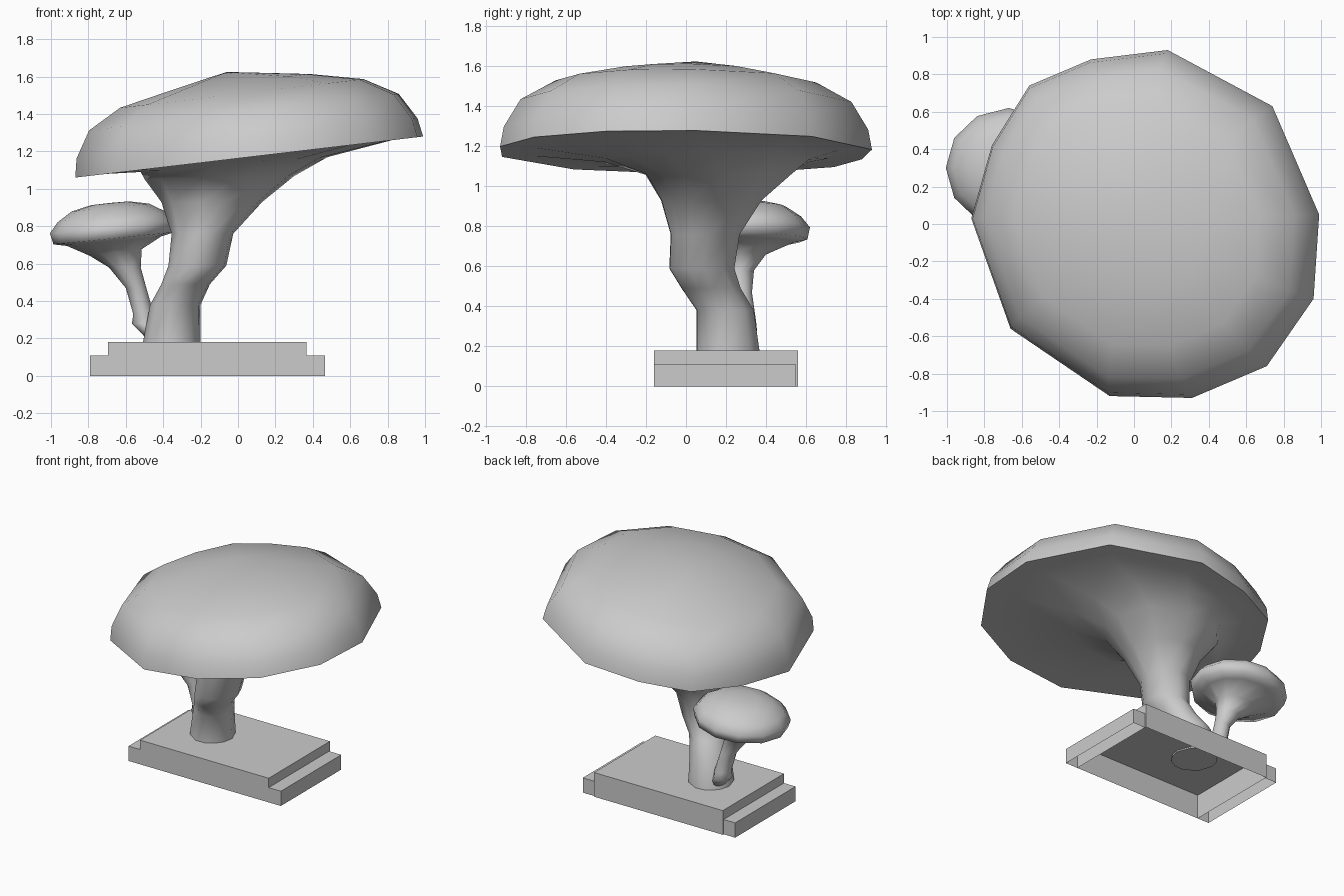
import bpy, bmesh, math
from mathutils import Vector

default = bpy.data.objects.get("Cube")
if default:
    bpy.data.objects.remove(default, do_unlink=True)

grey = bpy.data.materials.new("plain_grey")
grey.use_nodes = True
GREY = (0.6, 0.6, 0.6, 1)
grey.diffuse_color = GREY
grey.node_tree.nodes["Principled BSDF"].inputs["Base Color"].default_value = GREY


def finish(name, bm):
    bmesh.ops.recalc_face_normals(bm, faces=bm.faces[:])
    mesh = bpy.data.meshes.new(name)
    bm.to_mesh(mesh)
    bm.free()
    mesh.materials.append(grey)
    obj = bpy.data.objects.new(name, mesh)
    bpy.context.collection.objects.link(obj)
    return obj


def skin(name, rings, tip):
    """Bridge equal rings of points, close the foot and fan to the tip."""
    bm = bmesh.new()
    loops = [[bm.verts.new(p) for p in ring] for ring in rings]
    n = len(loops[0])
    for a, b in zip(loops, loops[1:]):
        for i in range(n):
            j = (i + 1) % n
            bm.faces.new((a[i], a[j], b[j], b[i]))
    bm.faces.new(loops[0])
    top = bm.verts.new(tip)
    for i in range(n):
        bm.faces.new((loops[-1][i], loops[-1][(i + 1) % n], top))
    obj = finish(name, bm)
    bpy.ops.object.select_all(action='DESELECT')
    obj.select_set(True)
    bpy.context.view_layer.objects.active = obj
    bpy.ops.object.shade_smooth_by_angle(angle=math.radians(75))
    return obj


def mushroom(name, rim, centre, slope, stem, cap, tip):
    """Stem rings are (z, x, y, rx, ry); cap rings are (scale, height) on a tilted plane."""
    offsets = [Vector((x, y)) - Vector(centre[:2]) for x, y in rim]
    rings = []
    for z, x, y, rx, ry, tilt in stem:
        ring = []
        for o in offsets:
            d = o.normalized()
            ring.append((x + rx * d.x, y + ry * d.y, z + tilt * rx * d.x))
        rings.append(ring)
    for scale, h in cap:
        rings.append([(centre[0] + scale * o.x - slope * h, centre[1] + scale * o.y,
                       centre[2] + slope * scale * o.x + h) for o in offsets])
    return skin(name, rings, tip)


# Large mushroom: irregular rim, crooked stem flaring into the tilted cap
large_rim = [(0.99, 0.05), (0.74, 0.63), (0.18, 0.93), (-0.23, 0.88), (-0.56, 0.74),
             (-0.76, 0.42), (-0.87, 0.03), (-0.66, -0.56), (-0.13, -0.92),
             (0.31, -0.93), (0.71, -0.76), (0.96, -0.40)]
large_stem = [(0.17, -0.355, 0.21, 0.155, 0.16, 0),
              (0.38, -0.335, 0.195, 0.135, 0.145, 0),
              (0.49, -0.28, 0.125, 0.13, 0.15, 0),
              (0.59, -0.217, 0.078, 0.155, 0.165, 0),
              (0.76, -0.19, 0.095, 0.165, 0.175, 0),
              (0.93, -0.14, 0.125, 0.27, 0.255, 0),
              (1.06, -0.10, 0.16, 0.40, 0.37, 0.02),
              (1.13, -0.02, 0.10, 0.50, 0.52, 0.08)]
mushroom("large_mushroom", large_rim, (0.06, 0, 1.17), 0.118, large_stem,
         [(0.82, 0), (1, 0), (0.98, 0.10), (0.89, 0.24), (0.70, 0.34), (0.4, 0.40)],
         (-0.06, 0.05, 1.625))

# Small mushroom: sprouts from the side of the large stem
small_centre = (-0.665, 0.30, 0.735)
small_rim = []
for k in range(12):
    a = math.tau * k / 12
    small_rim.append((small_centre[0] + 0.335 * math.cos(a),
                      small_centre[1] + 0.32 * math.sin(a)))
small_stem = [(0.20, -0.44, 0.25, 0.05, 0.06, 0),
              (0.28, -0.505, 0.285, 0.062, 0.07, 0),
              (0.33, -0.505, 0.285, 0.055, 0.065, 0),
              (0.47, -0.545, 0.275, 0.055, 0.055, 0),
              (0.58, -0.605, 0.265, 0.085, 0.075, 0),
              (0.66, -0.655, 0.28, 0.14, 0.12, 0.12)]
mushroom("small_mushroom", small_rim, small_centre, 0.10, small_stem,
         [(0.75, -0.015), (0.96, 0), (1, 0.06), (0.86, 0.115), (0.62, 0.165), (0.3, 0.188)],
         (-0.68, 0.30, 0.925))


# Plinth: thin-walled boxes, open underneath
def open_box(name, x0, x1, y0, y1, height):
    bm = bmesh.new()
    corners = [(x0, y0), (x1, y0), (x1, y1), (x0, y1)]
    low = [bm.verts.new((x, y, 0)) for x, y in corners]
    high = [bm.verts.new((x, y, height)) for x, y in corners]
    bm.faces.new(high)
    for i in range(4):
        j = (i + 1) % 4
        bm.faces.new((low[i], low[j], high[j], high[i]))
    return finish(name, bm)


open_box("plinth", -0.695, 0.365, -0.16, 0.56, 0.18)
open_box("right_plinth_step", -0.79, -0.695, -0.16, 0.55, 0.11)
open_box("left_plinth_step", 0.365, 0.465, -0.16, 0.55, 0.11)
